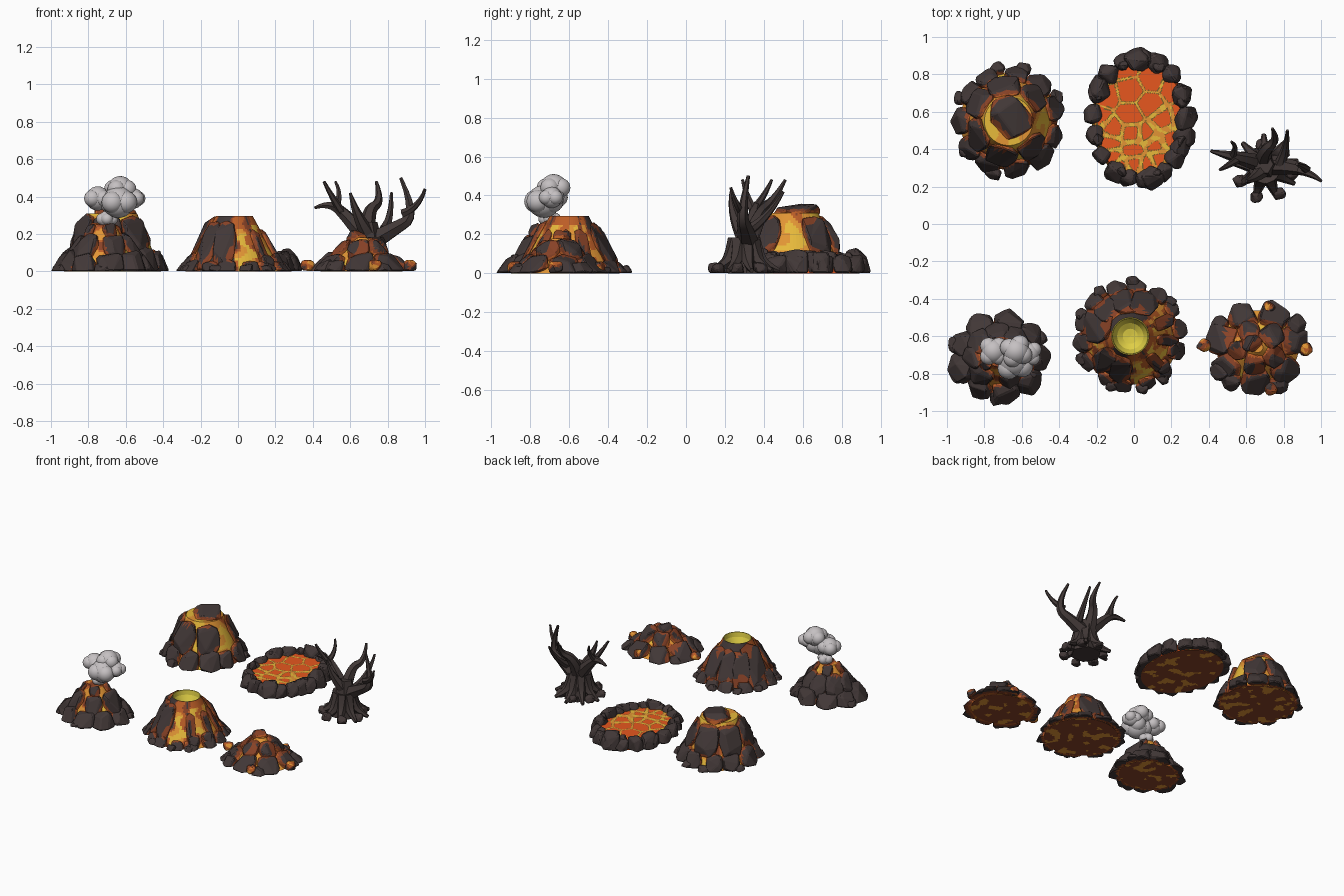
import bpy, bmesh, math, random
from mathutils import Vector, Matrix, noise

if "Cube" in bpy.data.objects:
    bpy.data.objects.remove(bpy.data.objects["Cube"])

# Materials, all shared by index
PALETTE = {
    "basalt": (0.054, 0.039, 0.038), "rust": (0.25, 0.055, 0.02),
    "ember": (0.5, 0.11, 0.02), "orange_lava": (0.76, 0.3, 0.035),
    "yellow_lava": (0.82, 0.5, 0.045), "red_lava": (0.83, 0.1, 0.014),
    "crater_yellow": (0.74, 0.62, 0.06), "smoke": (0.56, 0.53, 0.54),
    "burnt_wood": (0.054, 0.04, 0.038), "olive_crust": (0.2, 0.12, 0.02)}
MATS = []
for name, rgb in PALETTE.items():
    m = bpy.data.materials.new(name)
    m.use_nodes = True
    m.diffuse_color = (*rgb, 1)
    m.node_tree.nodes["Principled BSDF"].inputs["Base Color"].default_value = (*rgb, 1)
    MATS.append(m)
BASALT, RUST, EMBER, ORANGE, YELLOW, RED, CRATER, SMOKE, WOOD, OLIVE = range(len(MATS))

def finish(name, bm, smooth=False):
    me = bpy.data.meshes.new(name)
    bmesh.ops.recalc_face_normals(bm, faces=bm.faces)
    for f in bm.faces:
        f.smooth = smooth
    bm.to_mesh(me)
    bm.free()
    for m in MATS:
        me.materials.append(m)
    bpy.context.collection.objects.link(bpy.data.objects.new(name, me))

def polar(deg):
    return Vector((math.cos(math.radians(deg)), math.sin(math.radians(deg)), 0))

def ring(n, start=0):
    return [start + 360 * i / n for i in range(n)]

class Core:
    """Elliptical lava cone that the rocks lean on."""
    def __init__(self, x, y, base, top, height, stretch=1.0, heat=1.0):
        self.x, self.y, self.R, self.T, self.H = x, y, base, top, height
        self.k, self.heat = stretch, heat
        self.cos = (base - top) / math.hypot(base - top, height)

    def radius(self, p):
        return math.hypot(p.x - self.x, (p.y - self.y) / self.k)

    # Rock faces close to the molten surface glow
    def glow(self, p):
        r = self.radius(p)
        f = self.H * min(1, (self.R - r) / (self.R - self.T))
        d = (p.z - f) * (self.cos if r > self.T else 1) / self.heat
        return EMBER if d < 0.008 else RUST if d < 0.02 else BASALT

    def frame(self, deg, t):
        out, tangent = polar(deg), polar(deg + 90)
        up = ((self.T - self.R) * out + Vector((0, 0, self.H))).normalized()
        r = self.R + (self.T - self.R) * t
        pos = Vector((self.x + r * out.x, self.y + r * out.y * self.k, self.H * max(t, 0)))
        return pos, Matrix((tangent.cross(up), tangent, up)).transposed()

    def build(self, name, rule, crater=(), n=72, caps=10):
        bm = bmesh.new()
        prof = [(self.R * i / 14, 0) for i in range(14)]
        prof += [(self.R + (self.T - self.R) * i / 24, self.H * i / 24) for i in range(25)]
        prof += crater or [(self.T * (1 - i / caps), self.H) for i in range(1, caps + 1)]
        rings = [[bm.verts.new((self.x + r * d.x, self.y + r * d.y * self.k, z))
                  for d in map(polar, ring(n))] for r, z in prof]
        for lo, hi in zip(rings, rings[1:]):
            for j in range(n):
                bm.faces.new((lo[j], lo[j - 1], hi[j - 1], hi[j]))
        bmesh.ops.remove_doubles(bm, verts=bm.verts, dist=1e-5)
        for f in bm.faces:
            c = f.calc_center_median()
            below = ORANGE if noise.noise(c * 14) > 0.2 else RUST
            f.material_index = rule(c) if c.z > 1e-4 else below
        finish(name, bm)

def molten(c):
    v = noise.noise(c * 11)
    return YELLOW if v > 0.3 else ORANGE if v > -0.25 else EMBER if v > -0.4 else RUST

# Faceted, bevelled boulder: hull of scattered points, flattened at the ground
def add_rock(bm, pos, axes, half, paint):
    tmp = bmesh.new()
    for i in range(18):
        z = 1 - (2 * i + 1) / 18
        v = polar(i * 137.5 + random.uniform(-23, 23)) * math.sqrt(1 - z * z) + Vector((0, 0, z))
        v *= random.uniform(0.88, 1.03) / max(map(abs, v)) ** 0.65
        p = pos + axes @ Vector([a * b for a, b in zip(v, half)])
        p.z = max(p.z, 0.002)
        tmp.verts.new(p)
    bmesh.ops.convex_hull(tmp, input=tmp.verts)
    bmesh.ops.delete(tmp, geom=[v for v in tmp.verts if not v.link_faces], context='VERTS')
    bmesh.ops.dissolve_limit(tmp, angle_limit=0.35, verts=tmp.verts, edges=tmp.edges)
    bmesh.ops.bevel(tmp, geom=tmp.edges[:], offset=0.12 * min(half), segments=1,
                    affect='EDGES', clamp_overlap=True)
    bmesh.ops.triangulate(tmp, faces=tmp.faces)
    bmesh.ops.subdivide_edges(tmp, edges=[e for e in tmp.edges if e.calc_length() > 0.03],
                              cuts=2, use_grid_fill=True)
    for f in tmp.faces:
        f.material_index = paint(f.calc_center_median())
    me = bpy.data.meshes.new("temp")
    tmp.to_mesh(me)
    tmp.free()
    bm.from_mesh(me)
    bpy.data.meshes.remove(me)

# Rows of slabs: (angles, slope position, half sizes: thickness, width, length)
def rock_pile(name, core, rows):
    bm = bmesh.new()
    for angles, t, half in rows:
        for deg in angles:
            s = random.uniform(0.88, 1.12)
            add_rock(bm, *core.frame(deg + random.uniform(-3, 3), t), [h * s for h in half], core.glow)
    finish(name, bm)

# Smoking vent
random.seed(3)
vent = Core(-0.72, -0.71, 0.21, 0.06, 0.25, 0.9)
vent.build("vent_lava", molten)
rock_pile("vent_rocks", vent, [
    (ring(9, -1), 0.05, (0.07, 0.085, 0.1)),
    ([5, 50, 95, 140, 185, 225, 298], 0.47, (0.045, 0.075, 0.1)),
    (ring(4, 30), 0.85, (0.025, 0.04, 0.05)),
    ([28, 165, 208, 268], -0.2, (0.045, 0.045, 0.05))])

# Smoke: big puffs, each ringed by smaller ones
bm = bmesh.new()
for x, y, z, r in [(-0.7, -0.7, 0.28, 0.045), (-0.64, -0.73, 0.37, 0.085), (-0.75, -0.68, 0.39, 0.065),
                   (-0.63, -0.68, 0.44, 0.07), (-0.56, -0.69, 0.39, 0.055)]:
    puffs = [(Vector((x, y, z)), r)]
    puffs += [(puffs[0][0] + 0.6 * r * polar(deg), r * 0.7) for deg in ring(4, x * 900)]
    for centre, size in puffs:
        bmesh.ops.create_icosphere(bm, subdivisions=3, radius=size, matrix=Matrix.Translation(centre))
for f in bm.faces:
    f.material_index = SMOKE
finish("smoke_puffs", bm, True)

# Crater volcano: lava streams run down between dark slabs
random.seed(8)
cone = Core(-0.02, -0.6, 0.26, 0.105, 0.285)
STREAMS = {195: 15, 287: 14, 335: 13, 5: 9, 40: 6}

def cone_paint(c):
    if cone.radius(c) < 0.1:
        return CRATER
    deg = math.degrees(math.atan2(c.y - cone.y, c.x - cone.x)) + 25 * noise.noise(c * 12)
    d = min(abs((deg - s + 180) % 360 - 180) - w for s, w in STREAMS.items())
    if d < 0:
        return EMBER if c.z > 0.25 else molten(c)
    return EMBER if d < 4 else RUST if d < 9 else BASALT

cone.build("volcano_lava", cone_paint,
           [(0.1, 0.295), (0.095, 0.295), (0.09, 0.26), (0.07, 0.22), (0.04, 0.2), (0, 0.195)])
rock_pile("volcano_rocks", cone, [
    ([65, 98, 130, 163], 0.47, (0.032, 0.085, 0.16)),
    ([223, 255], 0.46, (0.03, 0.06, 0.15)),
    ([311, 22, 355], 0.4, (0.025, 0.035, 0.12)),
    ([318, 190, 345], 0.15, (0.04, 0.05, 0.06)),
    (ring(14, 6), 0, (0.04, 0.055, 0.07)),
    ([90, 125, 155, 205, 250, 283, 310, 40], -0.15, (0.04, 0.04, 0.04))])

# Glowing rubble pile
random.seed(5)
rubble = Core(0.66, -0.66, 0.22, 0.03, 0.18, 0.9, 1.6)
rubble.build("rubble_lava", molten)
rock_pile("rubble_rocks", rubble, [
    (ring(7, 10), 0.1, (0.05, 0.085, 0.1)),
    (ring(5, 42), 0.62, (0.045, 0.065, 0.08)),
    ([140], 0.95, (0.05, 0.06, 0.05)),
    ([35, 145, 215, 235, 300], -0.12, (0.05, 0.055, 0.06))])

def hot(c):
    return (BASALT, RUST, EMBER, ORANGE)[min(3, max(0, int(2.2 + 4 * noise.noise(c * 25))))]

bm = bmesh.new()
for x, y in [(0.375, -0.65), (0.72, -0.45), (0.92, -0.67), (0.73, -0.88)]:
    add_rock(bm, Vector((x, y, 0.028)), Matrix.Rotation(x * 7, 3, 'Z'), [0.038] * 3, hot)
finish("hot_stones", bm)

# Cracked dome
random.seed(11)
dome = Core(-0.67, 0.55, 0.26, 0.13, 0.31)
dome.build("dome_lava", molten)
rock_pile("dome_rocks", dome, [
    (ring(11, 16), 0.1, (0.05, 0.075, 0.1)),
    ([47, 98, 150, 202, 255, 310], 0.6, (0.045, 0.095, 0.13)),
    ([28, 75, 103, 155, 215, 253], -0.2, (0.04, 0.045, 0.045))])
bm = bmesh.new()
add_rock(bm, Vector((-0.66, 0.57, 0.31)), Matrix.Rotation(0.12, 3, 'X'), (0.125, 0.13, 0.05), dome.glow)
finish("dome_cap", bm)

# Lava pool: cells split by bright veins
random.seed(2)
pool = Core(0.03, 0.56, 0.255, 0.24, 0.06, 1.3, 0)
seeds = []
for _ in range(900):
    p = Vector((random.uniform(-0.25, 0.3), random.uniform(0.2, 0.92), 0))
    if all((p - q).length > 0.068 + 0.03 * (q.y > 0.55) for q in seeds):
        seeds.append(p)

def pool_paint(c):
    d = sorted(math.hypot(c.x - s.x, c.y - s.y) for s in seeds)
    gap = d[1] - d[0]
    width = 0.009 + max(0, 0.04 * noise.noise(c * 6)) + 0.007 * (c.y < 0.55)
    vein = YELLOW if noise.noise(c * 30) > 0.1 else ORANGE
    return vein if gap < width else OLIVE if gap < width + 0.007 else RED

pool.build("pool_lava", pool_paint, n=180, caps=44)
pool.glow = lambda p: BASALT
rock_pile("pool_rocks", pool, [
    (ring(17, 4), 0.4, (0.055, 0.06, 0.075)),
    (ring(8, 20), 0.9, (0.03, 0.035, 0.06)),
    ([90], 0.4, (0.07, 0.085, 0.12)),
    ([0, 25, 150, 285, 335], 0.4, (0.06, 0.07, 0.1))])

# Dead tree: tapered limbs swept along short paths
cu = bpy.data.curves.new("dead_tree", 'CURVE')
cu.dimensions, cu.bevel_depth, cu.bevel_resolution = '3D', 1.0, 1
cu.use_fill_caps, cu.resolution_u = True, 4

def limb(thick, thin, path):
    sp = cu.splines.new('NURBS')
    sp.points.add(len(path) - 1)
    for i, (pt, co) in enumerate(zip(sp.points, path)):
        pt.co = (*co, 1)
        pt.radius = thick + (thin - thick) * i / (len(path) - 1)
    sp.use_endpoint_u, sp.order_u = True, 3

limb(0.11, 0.055, [(0.7, 0.31, 0), (0.7, 0.31, 0.12), (0.69, 0.32, 0.26)])
limb(0.05, 0.008, [(0.69, 0.32, 0.17), (0.58, 0.35, 0.3), (0.49, 0.37, 0.37), (0.41, 0.39, 0.34)])
limb(0.024, 0.008, [(0.56, 0.35, 0.31), (0.5, 0.31, 0.4), (0.46, 0.29, 0.48)])
limb(0.022, 0.007, [(0.52, 0.36, 0.34), (0.56, 0.41, 0.41), (0.52, 0.44, 0.48)])
limb(0.05, 0.008, [(0.69, 0.33, 0.18), (0.69, 0.39, 0.33), (0.77, 0.45, 0.37), (0.74, 0.51, 0.48)])
limb(0.045, 0.007, [(0.7, 0.3, 0.19), (0.63, 0.23, 0.3), (0.6, 0.23, 0.42)])
limb(0.06, 0.009, [(0.7, 0.32, 0.15), (0.82, 0.31, 0.22), (0.96, 0.28, 0.3), (0.87, 0.32, 0.5)])
limb(0.025, 0.008, [(0.88, 0.29, 0.31), (0.97, 0.26, 0.34), (1, 0.23, 0.44)])
limb(0.03, 0.008, [(0.78, 0.32, 0.22), (0.82, 0.42, 0.28), (0.82, 0.5, 0.42)])
for deg in ring(9, 12):
    limb(0.05, 0.012, [Vector((0.7, 0.3, 0.008 / r - 0.03)) + r * polar(deg) for r in (0.04, 0.07, 0.12, 0.18)])
cu.materials.append(MATS[WOOD])
tree = bpy.data.objects.new("dead_tree", cu)
bpy.context.collection.objects.link(tree)
bpy.ops.object.select_all(action='DESELECT')
tree.select_set(True)
bpy.context.view_layer.objects.active = tree
bpy.ops.object.convert(target='MESH')
for v in tree.data.vertices:
    v.co.z = max(v.co.z, 0)
bpy.ops.object.shade_smooth_by_angle(angle=math.radians(40))

# Stones among the roots
random.seed(4)
bm = bmesh.new()
for deg in ring(7, 200):
    spot = Vector((0.7, 0.28, 0.02)) + 0.14 * polar(deg)
    add_rock(bm, spot, Matrix.Rotation(deg, 3, 'Z'), [0.038] * 3, lambda c: BASALT)
finish("root_stones", bm)
